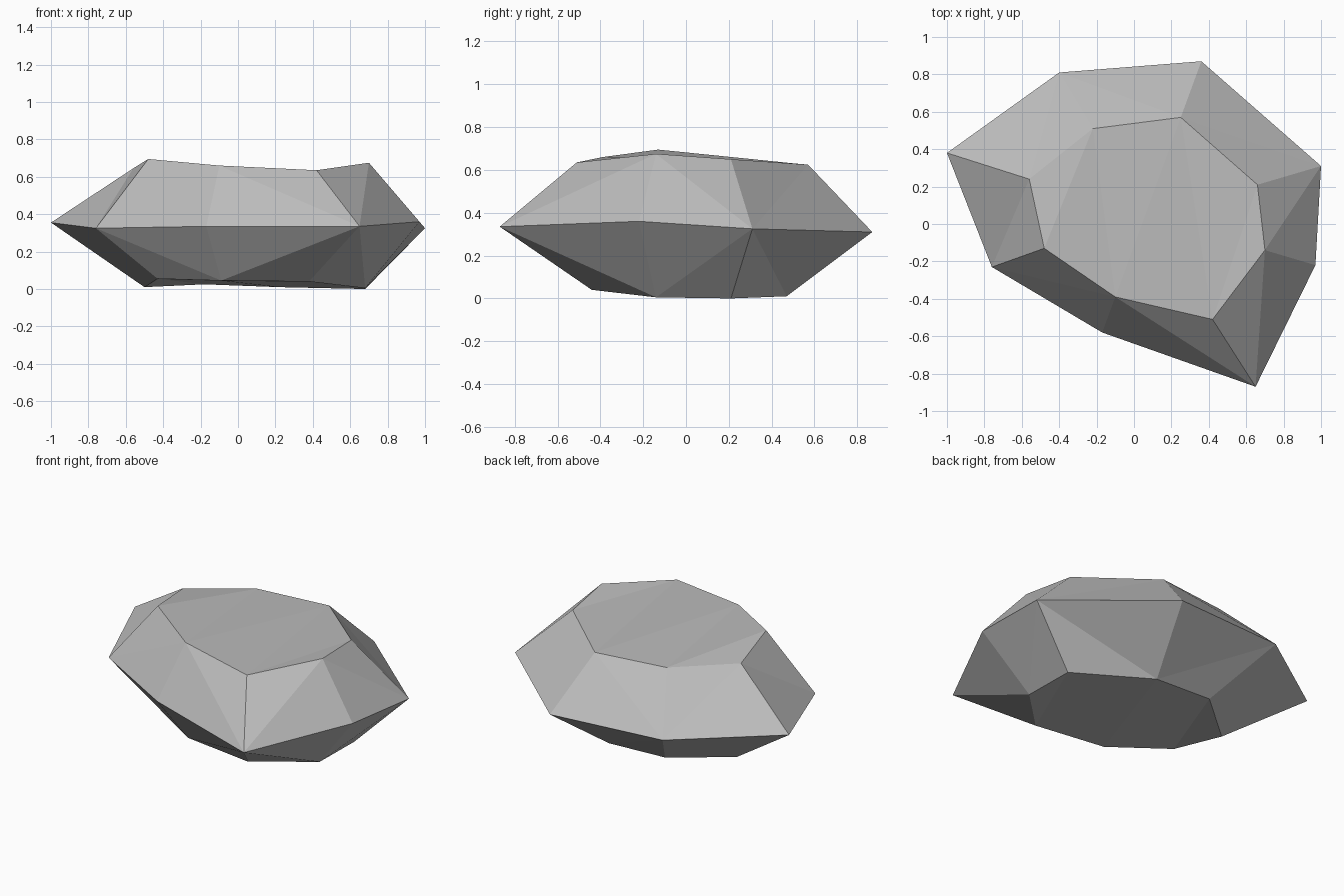
import bpy
import bmesh

# Remove the default object only
default_object = bpy.data.objects.get("Cube")
if default_object:
    bpy.data.objects.remove(default_object, do_unlink=True)


def make_material(name, colour):
    material = bpy.data.materials.new(name)
    material.use_nodes = True
    material.diffuse_color = colour
    for node in material.node_tree.nodes:
        if node.type == "BSDF_PRINCIPLED":
            node.inputs["Base Color"].default_value = colour
    return material


# Three eight-sided cross-sections of the stone, counter-clockwise from the right-hand side
base_ring = [(-.5, .2, .01), (-.43, -.15, .055), (-.09, -.38, .045), (.38, -.44, .04),
             (.68, -.14, .005), (.68, .21, 0), (.22, .47, .01), (-.18, .47, .025)]
waist_ring = [(-1, .38, .355), (-.76, -.23, .325), (-.17, -.58, .335), (.65, -.87, .335),
              (.97, -.22, .36), (1, .31, .325), (.36, .87, .31), (-.4, .81, .325)]
crown_ring = [(-.56, .24, .645), (-.48, -.13, .695), (-.1, -.39, .66), (.42, -.51, .635),
              (.7, -.14, .675), (.66, .21, .65), (.25, .57, .625), (-.22, .51, .63)]


def add_facets(bm, waist, rim):
    """Join the waist to a rim with triangles that fan around every other corner."""
    count = len(waist)
    for i in range(count):
        j = (i + 1) % count
        if i % 2 == 0:
            # diagonal from this rim corner to the next waist corner
            bm.faces.new((rim[i], waist[i], waist[j]))
            bm.faces.new((rim[i], waist[j], rim[j]))
        else:
            # diagonal from this waist corner to the next rim corner
            bm.faces.new((rim[i], waist[i], rim[j]))
            bm.faces.new((waist[i], waist[j], rim[j]))


def add_cap(bm, rim):
    """Close a rim with a zigzag strip of triangles running across it."""
    low, high = 1, len(rim) - 1
    bm.faces.new((rim[0], rim[low], rim[high]))
    while high - low > 1:
        bm.faces.new((rim[high], rim[low], rim[low + 1]))
        low += 1
        if high - low > 1:
            bm.faces.new((rim[high], rim[low], rim[high - 1]))
            high -= 1


# Build the faceted stone
bm = bmesh.new()
base, waist, crown = [[bm.verts.new(point) for point in ring]
                      for ring in (base_ring, waist_ring, crown_ring)]
for rim in (base, crown):
    add_facets(bm, waist, rim)
    add_cap(bm, rim)
bmesh.ops.recalc_face_normals(bm, faces=bm.faces[:])

mesh = bpy.data.meshes.new("rock")
bm.to_mesh(mesh)
bm.free()
mesh.materials.append(make_material("stone_grey", (.5, .5, .5, 1)))
rock = bpy.data.objects.new("rock", mesh)
bpy.context.collection.objects.link(rock)
